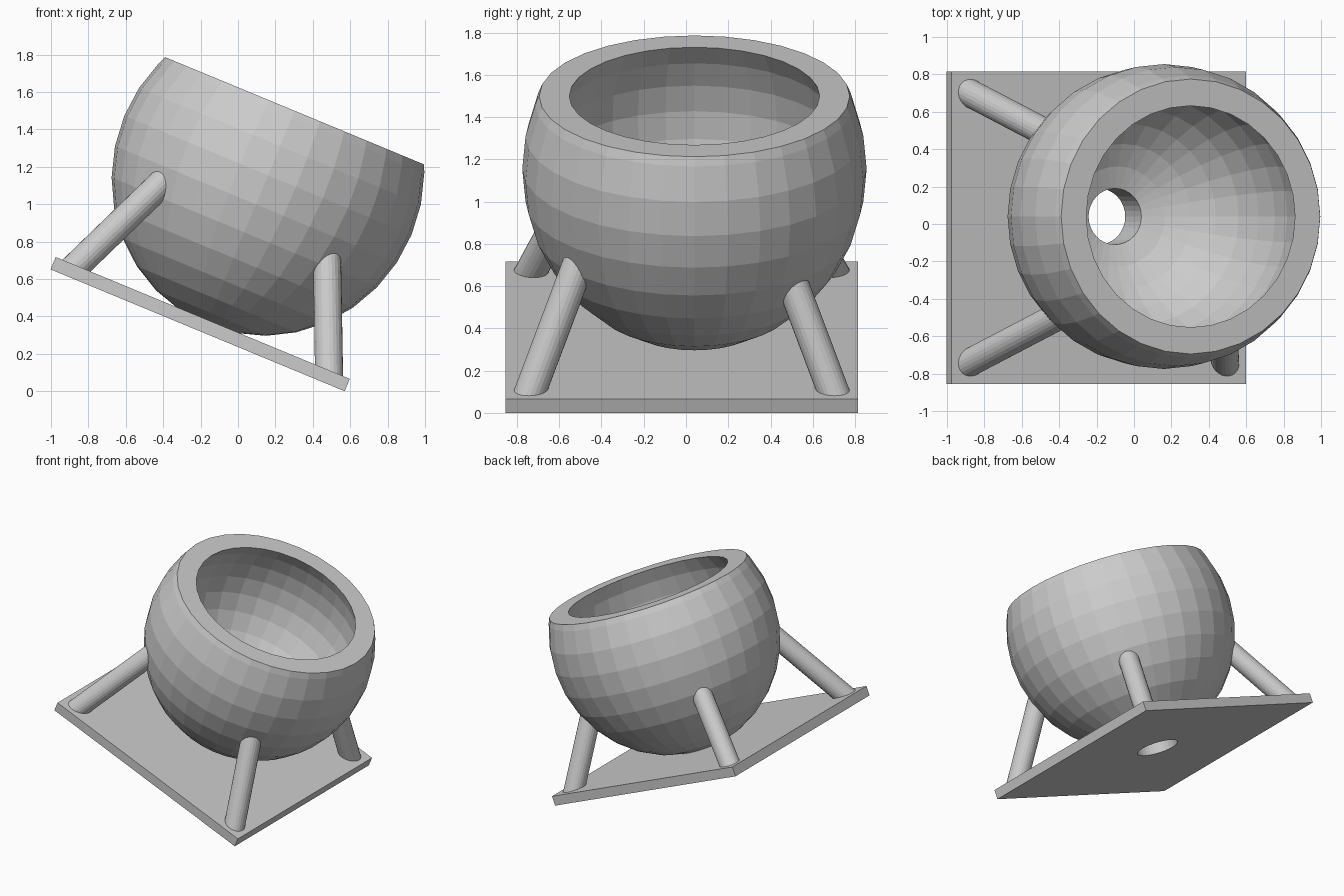
import bpy, bmesh
from math import sin, cos, asin, pi, radians
from mathutils import Vector

if "Cube" in bpy.data.objects:
    bpy.data.objects.remove(bpy.data.objects["Cube"])

# Everything is built upright in a local frame, then tilted about y
TILT = radians(22.5)
SEGS = 32
BOWL = Vector((-0.294, 0.04, 1.128))      # bowl centre
OUTER = (0.815, 0.863)                    # radius, half height
INNER = (0.70, 0.70)
STRETCH = 1.02                            # slight x stretch of the model
RIM = 0.373                               # rim height above bowl centre
HOLE = 0.15
PLATE_C = Vector((-0.324, -0.02, 0.254))
PLATE_SIZE = (1.702, 1.67, 0.0716)


def finish(name, bm):
    bmesh.ops.recalc_face_normals(bm, faces=bm.faces)
    me = bpy.data.meshes.new(name)
    bm.to_mesh(me)
    bm.free()
    ob = bpy.data.objects.new(name, me)
    ob.rotation_euler = (0, TILT, 0)
    bpy.context.collection.objects.link(ob)
    return ob


def ring(bm, r, z):
    return [bm.verts.new(BOWL + Vector((STRETCH * r * cos(2 * pi * i / SEGS),
                                        r * sin(2 * pi * i / SEGS), z)))
            for i in range(SEGS)]


def bridge(bm, a, b):
    n = len(a)
    for i in range(n):
        j = (i + 1) % n
        bm.faces.new((a[i], a[j], b[j], b[i]))


def wall(size):
    """Profile of one bowl surface from drain hole up to rim."""
    r, h = size
    angles = [asin(HOLE / r)]
    angles += [pi / 16 * k for k in range(2, 11)]
    angles.append(pi / 2 + asin(RIM / h))
    return [(r * sin(t), -h * cos(t)) for t in angles]


# Bowl: thick open sphere with a drain hole
bm = bmesh.new()
rings = [ring(bm, r, z) for r, z in wall(OUTER) + wall(INNER)[::-1]]
for a, b in zip(rings, rings[1:] + rings[:1]):
    bridge(bm, a, b)
finish("bowl", bm)

# Base plate with drain hole
bm = bmesh.new()
bmesh.ops.create_cube(bm, size=1)
for v in bm.verts:
    v.co = PLATE_C + Vector(c * s for c, s in zip(v.co, PLATE_SIZE))
plate = finish("base_plate", bm)

bm = bmesh.new()
low, high = ring(bm, HOLE, -1.1), ring(bm, HOLE, -0.7)
bridge(bm, low, high)
bm.faces.new(low)
bm.faces.new(high)
cutter = finish("drain_cutter", bm)
cutter.hide_render = True
cutter.hide_set(True)
mod = plate.modifiers.new("drain_hole", 'BOOLEAN')
mod.operation = 'DIFFERENCE'
mod.solver = 'EXACT'
mod.object = cutter


def depth(p):
    """Below 1 when the point has reached the middle of the bowl wall."""
    d = p - BOWL
    return (d.x / (0.76 * STRETCH)) ** 2 + (d.y / 0.76) ** 2 + (d.z / 0.785) ** 2


# Four splayed legs, each ending inside the bowl wall
for sx, side in ((-1, "left"), (1, "right")):
    for sy, end in ((-1, "front"), (1, "back")):
        foot = PLATE_C + Vector((sx * 0.733, sy * 0.715, 0.03))
        axis = Vector((-sx * 0.434, -sy * 0.41, 1)).normalized()
        u = axis.orthogonal().normalized()
        w = axis.cross(u)
        bm = bmesh.new()
        bottom, top = [], []
        for i in range(24):
            t = 2 * pi * i / 24
            p = foot + 0.075 * (u * cos(t) + w * sin(t))
            p -= axis * ((p.z - foot.z) / axis.z)     # foot cut flat on the plate
            bottom.append(bm.verts.new(p))
            q, travel = p.copy(), 0
            while depth(q) > 1 and travel < 0.85:
                q += axis * 0.005
                travel += 0.005
            top.append(bm.verts.new(q))
        bridge(bm, bottom, top)
        bm.faces.new(bottom)
        bm.faces.new(top)
        finish(f"{end}_{side}_leg", bm)
